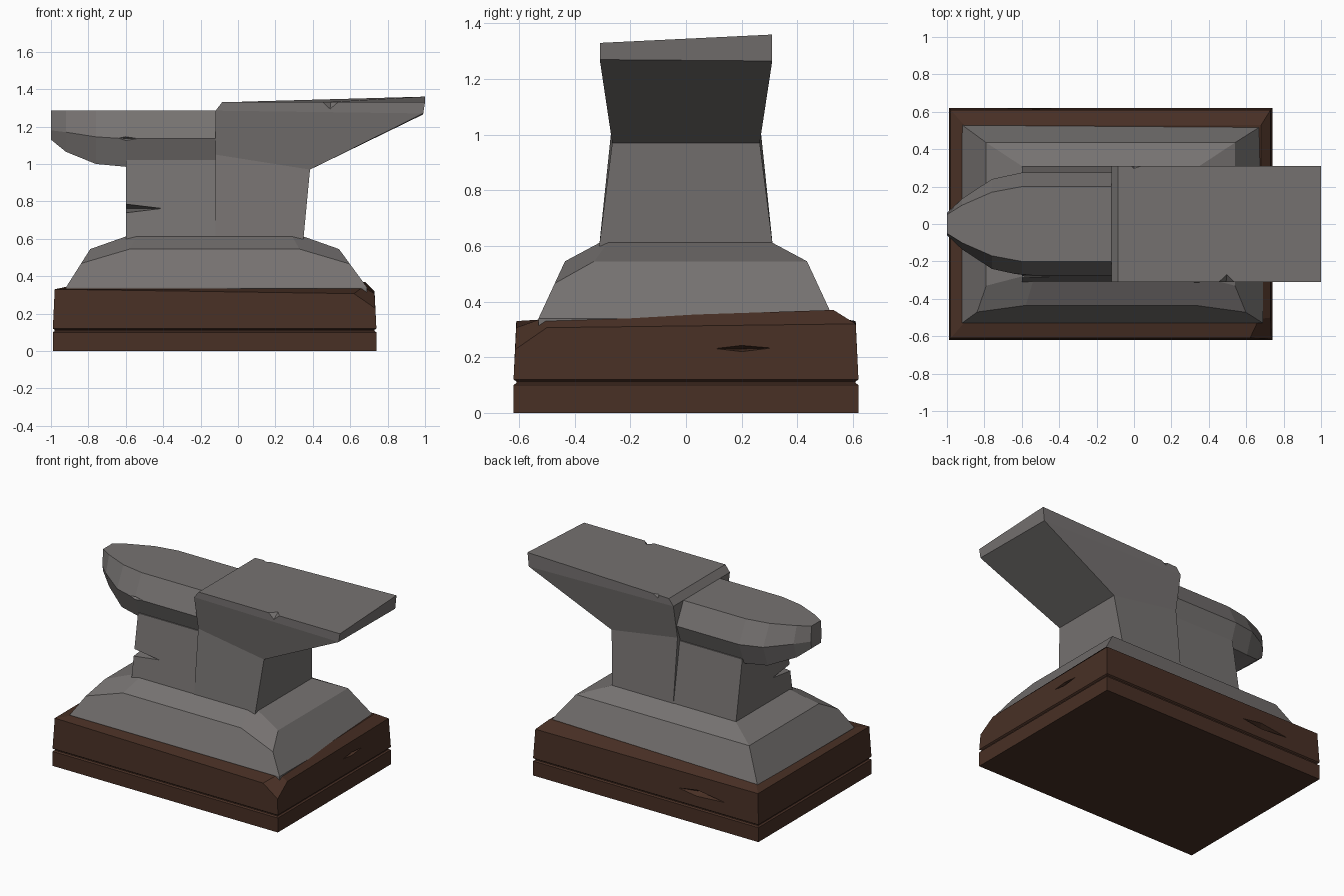
import bpy, bmesh
from mathutils import Vector

if "Cube" in bpy.data.objects:
    bpy.data.objects.remove(bpy.data.objects["Cube"])


def material(name, rgb):
    m = bpy.data.materials.new(name)
    m.diffuse_color = (*rgb, 1)
    m.use_nodes = True
    m.node_tree.nodes["Principled BSDF"].inputs["Base Color"].default_value = m.diffuse_color
    return m


IRON = material("worn_iron", (0.18, 0.168, 0.164))
WOOD = material("dark_wood", (0.065, 0.029, 0.018))


def finish(name, bm, mat):
    bmesh.ops.recalc_face_normals(bm, faces=bm.faces)
    me = bpy.data.meshes.new(name)
    bm.to_mesh(me)
    bm.free()
    ob = bpy.data.objects.new(name, me)
    bpy.context.collection.objects.link(ob)
    if mat:
        me.materials.append(mat)
    return ob


def loft(name, rings, mat, chops=()):
    """Skin a stack of closed rings, then slice off corners by plane."""
    bm = bmesh.new()
    loops = [[bm.verts.new(p) for p in r] for r in rings]
    n = len(loops[0])
    for a, b in zip(loops, loops[1:]):
        for i in range(n):
            j = (i + 1) % n
            bm.faces.new((a[i], a[j], b[j], b[i]))
    bm.faces.new(loops[0])
    bm.faces.new(loops[-1])
    for point, normal in chops:
        bmesh.ops.bisect_plane(bm, geom=bm.verts[:] + bm.edges[:] + bm.faces[:],
                               plane_co=point, plane_no=Vector(normal).normalized(),
                               clear_outer=True)
        bmesh.ops.holes_fill(bm, edges=[e for e in bm.edges if e.is_boundary], sides=0)
    return finish(name, bm, mat)


def rect(x0, x1, y, z):
    """Horizontal rectangle; z is one height or four corner heights (FL, FR, BR, BL)."""
    z = z if isinstance(z, tuple) else (z,) * 4
    return [(x0, -y, z[0]), (x1, -y, z[1]), (x1, y, z[2]), (x0, y, z[3])]


def nick(ob, points):
    """Carve a pointed chip out of a part."""
    bm = bmesh.new()
    for p in points:
        bm.verts.new(p)
    bmesh.ops.convex_hull(bm, input=bm.verts[:])
    cutter = finish("nick_cutter", bm, None)
    cutter.hide_render = True
    mod = ob.modifiers.new("nick", 'BOOLEAN')
    mod.operation = 'DIFFERENCE'
    mod.solver = 'EXACT'
    mod.object = cutter
    bpy.context.view_layer.update()
    me = bpy.data.meshes.new_from_object(ob.evaluated_get(bpy.context.evaluated_depsgraph_get()))
    ob.modifiers.clear()
    ob.data = me
    bpy.data.objects.remove(cutter)


# Wooden block with a groove and a sloping, worn top
block = loft("wooden_block", [
    rect(-0.99, 0.74, 0.62, 0),
    rect(-0.99, 0.74, 0.62, 0.10),
    rect(-0.98, 0.73, 0.61, 0.107),
    rect(-0.98, 0.73, 0.61, 0.113),
    rect(-0.99, 0.74, 0.62, 0.12),
    rect(-0.98, 0.73, 0.61, (0.33, 0.305, 0.32, 0.33)),
    rect(-0.91, 0.68, 0.53, (0.335, 0.335, 0.37, 0.345)),
], WOOD, [((0.68, -0.56, 0.30), (1, -1, 1.5))])
nick(block, [(0.76, 0.05, 0.232), (0.76, 0.37, 0.235), (0.76, 0.2, 0.25),
             (0.76, 0.2, 0.215), (0.69, 0.2, 0.23)])
nick(block, [(-0.28, 0.64, 0.21), (-0.82, 0.64, 0.20), (-0.5, 0.64, 0.245),
             (-0.5, 0.64, 0.18), (-0.55, 0.57, 0.21)])

# Flared iron foot, front corners worn down
foot = loft("iron_foot", [
    rect(-0.92, 0.69, 0.53, 0.30),
    rect(-0.92, 0.69, 0.53, 0.34),
    rect(-0.79, 0.54, 0.435, 0.545),
    rect(-0.60, 0.35, 0.31, 0.612),
], IRON, [((-0.79, -0.33, 0.545), (-0.68, -1.37, 2.94)),
          ((0.54, -0.33, 0.545), (0.68, -1.37, 2.94))])

# Narrow waist under the horn, with a deep corner crack
waist = loft("waist", [
    rect(-0.60, -0.10, 0.31, 0.60),
    rect(-0.60, -0.10, 0.24, 1.02),
], IRON)
nick(waist, [(-0.62, -0.34, 0.795), (-0.62, -0.34, 0.73), (-0.35, -0.34, 0.762),
             (-0.64, -0.05, 0.763)])

# Heel body: waist flaring out to the flat working face
heel = loft("heel", [
    rect(-0.12, 0.35, 0.312, 0.60),
    rect(-0.12, 0.385, 0.265, (1.05, 0.97, 0.97, 1.05)),
    rect(-0.12, 0.99, 0.31, (1.285, 1.27, 1.265, 1.285)),
    rect(-0.085, 1.0, 0.31, (1.33, 1.33, 1.36, 1.33)),
], IRON)
nick(heel, [(0.40, -0.33, 1.36), (0.59, -0.33, 1.36), (0.49, -0.33, 1.275), (0.50, -0.24, 1.36)])
nick(heel, [(-0.05, 0.33, 1.35), (0.12, 0.33, 1.35), (0.0, 0.33, 1.28), (0.0, 0.285, 1.35)])

# Horn: six-sided sections tapering to a blunt tip
# (x, top half width, middle half width, bottom half width, middle z, bottom z)
sections = [
    (-0.10, 0.20, 0.275, 0.22, 1.135, 0.985),
    (-0.60, 0.20, 0.275, 0.22, 1.135, 0.985),
    (-0.76, 0.17, 0.24, 0.19, 1.145, 1.00),
    (-0.92, 0.10, 0.135, 0.10, 1.17, 1.065),
    (-1.00, 0.05, 0.06, 0.05, 1.18, 1.13),
]
horn = loft("horn", [
    [(x, -a, 1.285), (x, -b, zm), (x, -c, zb), (x, c, zb), (x, b, zm), (x, a, 1.285)]
    for x, a, b, c, zm, zb in sections
], IRON)
nick(horn, [(-0.69, -0.29, 1.14), (-0.50, -0.29, 1.135), (-0.6, -0.29, 1.155),
            (-0.6, -0.29, 1.115), (-0.6, -0.25, 1.137)])
